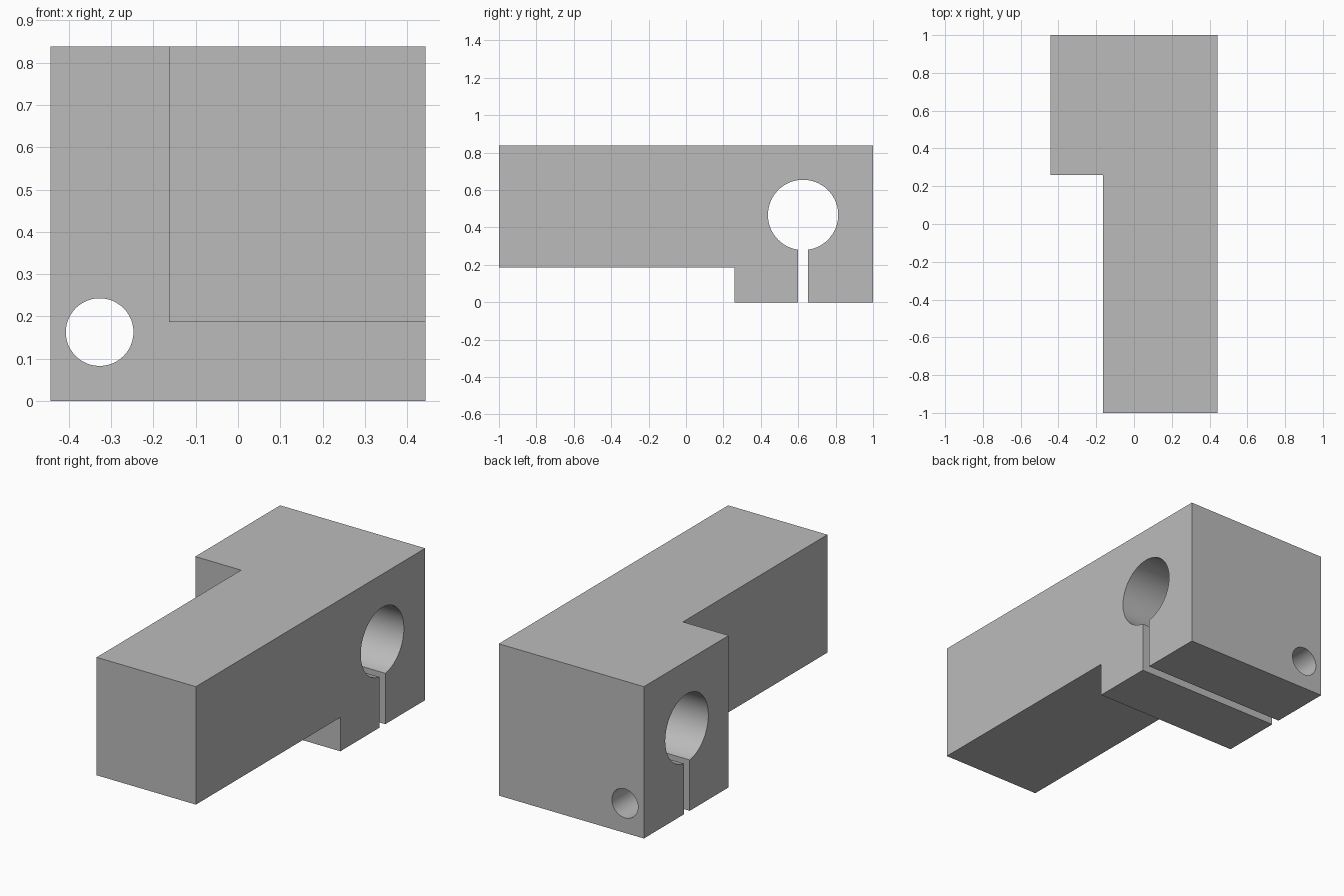
import bpy
import bmesh
from math import asin, cos, pi, radians, sin
from mathutils import Vector

if "Cube" in bpy.data.objects:
    bpy.data.objects.remove(bpy.data.objects["Cube"], do_unlink=True)

HALF_W, HALF_L, HEIGHT = 0.443, 1.0, 0.838
ARM_X, ARM_Z, STEP_Y = -0.163, 0.187, 0.26
OVER = 0.2  # how far cutters reach past the block


def prism(name, points, direction):
    """Extrude a closed 3D outline along a direction."""
    bm = bmesh.new()
    face = bm.faces.new([bm.verts.new(p) for p in points])
    swept = bmesh.ops.extrude_face_region(bm, geom=[face], use_keep_orig=True)["geom"]
    moved = [g for g in swept if isinstance(g, bmesh.types.BMVert)]
    bmesh.ops.translate(bm, verts=moved, vec=Vector(direction))
    bmesh.ops.recalc_face_normals(bm, faces=bm.faces)
    mesh = bpy.data.meshes.new(name)
    bm.to_mesh(mesh)
    bm.free()
    obj = bpy.data.objects.new(name, mesh)
    bpy.context.collection.objects.link(obj)
    return obj


def arc(radius, start, end, count):
    """Points on a circle, angles measured from straight down."""
    angles = [start + (end - start) * i / count for i in range(count + 1)]
    return [(radius * sin(a), -radius * cos(a)) for a in angles]


def cut(target, cutter):
    cutter.hide_render = True
    mod = target.modifiers.new(cutter.name, "BOOLEAN")
    mod.operation = "DIFFERENCE"
    mod.solver = "EXACT"
    mod.object = cutter
    bpy.context.view_layer.objects.active = target
    bpy.ops.object.modifier_apply(modifier=mod.name)
    bpy.data.objects.remove(cutter, do_unlink=True)


# Solid block
block = prism("clamp_block",
              [(-HALF_W, -HALF_L, 0), (HALF_W, -HALF_L, 0),
               (HALF_W, HALF_L, 0), (-HALF_W, HALF_L, 0)], (0, 0, HEIGHT))

# L-shaped relief that leaves the narrower, raised arm
low, left, right, top = -OVER, -HALF_W - OVER, HALF_W + OVER, HEIGHT + OVER
relief = [(left, low), (right, low), (right, ARM_Z),
          (ARM_X, ARM_Z), (ARM_X, top), (left, top)]
cut(block, prism("arm_relief", [(x, -HALF_L - OVER, z) for x, z in relief],
                 (0, HALF_L + OVER + STEP_Y, 0)))

# Keyhole: cross bore joined to the clamping slot
bore_y, bore_z, bore_r, slot = 0.626, 0.467, 0.188, 0.026
gap = asin(slot / bore_r)
keyhole = [(bore_y + y, bore_z + z) for y, z in arc(bore_r, gap, 2 * pi - gap, 64)]
keyhole += [(bore_y - slot, -OVER), (bore_y + slot, -OVER)]
cut(block, prism("clamp_keyhole", [(left, y, z) for y, z in keyhole],
                 (right - left, 0, 0)))

# Screw hole running lengthwise through both jaws
screw_x, screw_z, screw_r = -0.327, 0.163, 0.08
ring = arc(screw_r, 0, 2 * pi, 48)[:-1]
cut(block, prism("screw_hole", [(screw_x + x, STEP_Y - OVER, screw_z + z) for x, z in ring],
                 (0, HALF_L - STEP_Y + 2 * OVER, 0)))

# Colour
grey = bpy.data.materials.new("machined_grey")
grey.use_nodes = True
colour = (0.5, 0.5, 0.5, 1)
grey.diffuse_color = colour
grey.node_tree.nodes["Principled BSDF"].inputs["Base Color"].default_value = colour
block.data.materials.clear()
block.data.materials.append(grey)

# Round bores, crisp edges
bpy.ops.object.select_all(action="DESELECT")
block.select_set(True)
bpy.context.view_layer.objects.active = block
bpy.ops.object.shade_smooth_by_angle(angle=radians(30))
